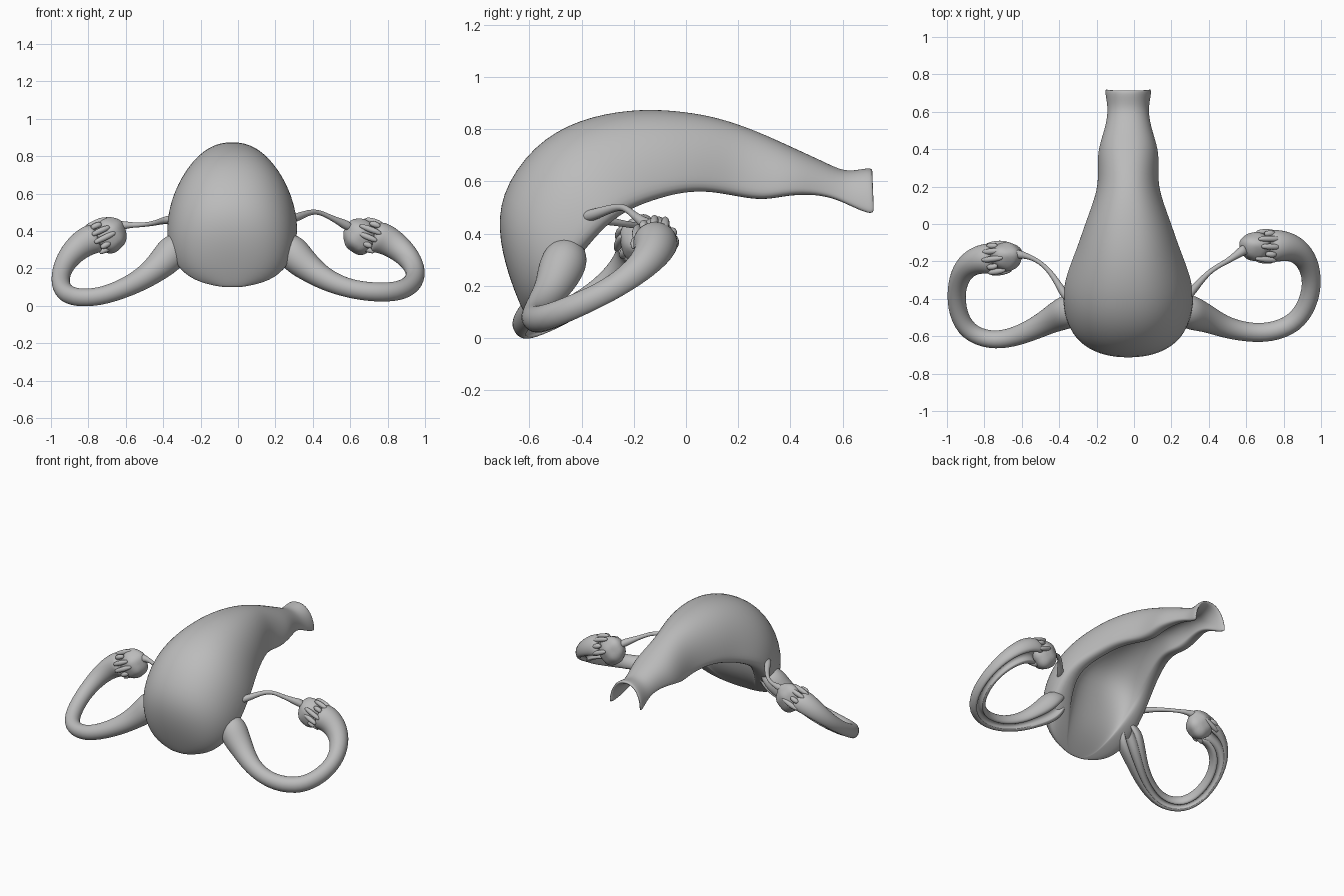
import bpy, bmesh, math
from mathutils import Vector

cube = bpy.data.objects.get("Cube")
if cube:
    bpy.data.objects.remove(cube)

grey = bpy.data.materials.new("matte grey")
grey.use_nodes = True
grey.diffuse_color = (0.5, 0.5, 0.5, 1)
grey.node_tree.nodes["Principled BSDF"].inputs["Base Color"].default_value = (0.5, 0.5, 0.5, 1)

CUT_NORMAL = Vector((0, -0.52, 0.85)).normalized()


def add_skin(bm, rings):
    """Skin a list of closed rings, closing each end with a strip of quads."""
    grid = [[bm.verts.new(p) for p in ring] for ring in rings]
    m = len(grid[0])
    for a, b in zip(grid, grid[1:]):
        for i in range(m):
            j = (i + 1) % m
            bm.faces.new((a[i], a[j], b[j], b[i]))
    for ring in (grid[0], grid[-1]):
        for i in range(m // 2 - 1):
            bm.faces.new((ring[i], ring[i + 1], ring[m - 2 - i], ring[m - 1 - i]))


def make(name, bm, levels):
    bmesh.ops.recalc_face_normals(bm, faces=bm.faces)
    mesh = bpy.data.meshes.new(name)
    bm.to_mesh(mesh)
    bm.free()
    obj = bpy.data.objects.new(name, mesh)
    bpy.context.collection.objects.link(obj)
    mesh.materials.append(grey)
    mesh.polygons.foreach_set("use_smooth", [True] * len(mesh.polygons))
    sub = obj.modifiers.new("smooth", "SUBSURF")
    sub.levels = sub.render_levels = levels
    return obj


def sweep_rings(path, profile):
    """Rings of a profile along (x, y, z, radius) points, upright to the cut plane."""
    pts = [Vector(p[:3]) for p in path]
    rings = []
    for i, p in enumerate(path):
        t = (pts[min(i + 1, len(pts) - 1)] - pts[max(i - 1, 0)]).normalized()
        side = t.cross(CUT_NORMAL).normalized()
        up = side.cross(t)
        rings.append([pts[i] + (side * u + up * v) * p[3] for u, v in profile])
    return rings


def sweep(name, path, levels):
    bm = bmesh.new()
    add_skin(bm, sweep_rings(path, ROUND))
    make(name, bm, levels)


def arc(start, end, n, r=1.0, drop=0.0):
    angles = [math.radians(start + (end - start) * i / (n - 1)) for i in range(n)]
    return [(r * math.cos(a), r * math.sin(a) + drop) for a in angles]


ROUND = arc(0, 315, 8)
# Half-cut tube: outer wall, flat lips and a shallow groove beneath
GROOVED = arc(-50, 230, 12) + arc(200, -20, 12, 0.35, -0.6)

# Hollow body: rim y, rim z, top y, top z, half width, cavity width, cavity height
stations = [
    (-.612, .10, -.622, .095, .06, .50, .02),
    (-.58, .125, -.67, .21, .215, .50, .02),
    (-.50, .20, -.718, .37, .312, .50, .03),
    (-.41, .31, -.718, .55, .355, .60, .10),
    (-.30, .44, -.587, .743, .352, .70, .50),
    (-.20, .50, -.412, .842, .317, .70, .56),
    (-.10, .535, -.21, .879, .272, .68, .55),
    (.00, .56, -.05, .875, .236, .64, .52),
    (.10, .56, .10, .852, .196, .60, .50),
    (.20, .54, .22, .814, .163, .56, .48),
    (.30, .525, .33, .768, .165, .56, .50),
    (.39, .547, .43, .721, .165, .56, .53),
    (.50, .55, .52, .68, .128, .58, .58),
    (.58, .53, .59, .645, .112, .65, .68),
    (.64, .50, .64, .64, .112, .74, .78),
    (.724, .465, .716, .658, .13, .84, .86),
]


def body_ring(ry, rz, ty, tz, w, cw, ch):
    def arch(width, height, count):
        for i in range(count):
            a = math.pi * i / (count - 1)
            c, s = math.cos(a), math.sin(a)
            x = math.copysign(abs(c) ** 0.9, c) * w * width
            h = s ** 0.92 * height if s > 1e-6 else 0
            yield Vector((x - 0.031, ry + (ty - ry) * h, rz + (tz - rz) * h))
    return list(arch(1, 1, 17)) + list(arch(cw, ch, 17))[::-1]


loft_body = bmesh.new()
add_skin(loft_body, [body_ring(*s) for s in stations])
make("body_shell", loft_body, 2)

# Side tubes, each curling forward, outward and back to its ovary
tubes = {
    "left": [
        (.23, -.44, .36, .05), (.275, -.46, .305, .095), (.33, -.485, .24, .09),
        (.40, -.51, .185, .073), (.48, -.55, .132, .060), (.60, -.58, .087, .052),
        (.73, -.583, .070, .054), (.86, -.535, .072, .055), (.935, -.425, .115, .054),
        (.957, -.29, .177, .052), (.92, -.18, .253, .062), (.85, -.125, .318, .076),
        (.78, -.115, .36, .088), (.72, -.12, .37, .090)],
    "right": [
        (-.29, -.44, .36, .05), (-.335, -.46, .305, .095), (-.39, -.485, .24, .087),
        (-.45, -.515, .187, .072), (-.53, -.56, .13, .060), (-.65, -.61, .074, .052),
        (-.77, -.625, .04, .05), (-.89, -.58, .043, .052), (-.945, -.475, .087, .052),
        (-.953, -.35, .16, .05), (-.92, -.25, .243, .06), (-.86, -.20, .31, .074),
        (-.80, -.185, .35, .083), (-.745, -.185, .365, .086)],
}
ovaries = {"left": Vector((.652, -.118, .37)), "right": Vector((-.685, -.172, .378))}
ligaments = {
    "left": [(.60, -.13, .42, .035), (.55, -.165, .445, .022), (.49, -.205, .475, .014),
             (.42, -.24, .508, .014), (.36, -.30, .492, .018), (.31, -.36, .47, .026),
             (.27, -.41, .46, .02)],
    "right": [(-.64, -.16, .425, .035), (-.59, -.165, .433, .018), (-.52, -.19, .43, .012),
              (-.45, -.25, .44, .014), (-.40, -.33, .455, .02), (-.37, -.38, .46, .026),
              (-.33, -.42, .46, .02)],
}

for side, path in tubes.items():
    bm = bmesh.new()
    add_skin(bm, sweep_rings(path, GROOVED))
    make(side + "_tube", bm, 2)
    sweep(side + "_ligament", ligaments[side], 2)

    # Egg-shaped, slightly lumpy ovary
    centre = ovaries[side]
    bm = bmesh.new()
    bmesh.ops.create_icosphere(bm, subdivisions=3, radius=1)
    for v in bm.verts:
        p = v.co
        lump = 1 + 0.05 * math.sin(5 * p.x + 1) * math.sin(6 * p.z) + 0.04 * math.sin(5 * p.y)
        v.co = centre + Vector((p.x * .09, p.y * .079, p.z * .098)) * lump
    make(side + "_ovary", bm, 1)

    # Fringe of fingers reaching from the tube mouth over the ovary
    mouth = Vector(path[-1][:3])
    axis = (mouth - Vector(path[-3][:3])).normalized()
    across = axis.cross(CUT_NORMAL).normalized()
    up = across.cross(axis)
    for k in range(9):
        a = math.radians(-40 + 260 * k / 8)
        out = across * math.cos(a) + up * math.sin(a)
        reach = (.07, .04, .085)[k % 3]
        finger = []
        for f, width in ((-.5, .012), (0, .018), (.4, .018), (.8, .015), (1, .008)):
            p = mouth + axis * reach * f + out * (.078 - .006 * max(f, 0) ** 2)
            finger.append((*p, width))
        sweep(side + "_fringe_finger_" + str(k + 1), finger, 1)
